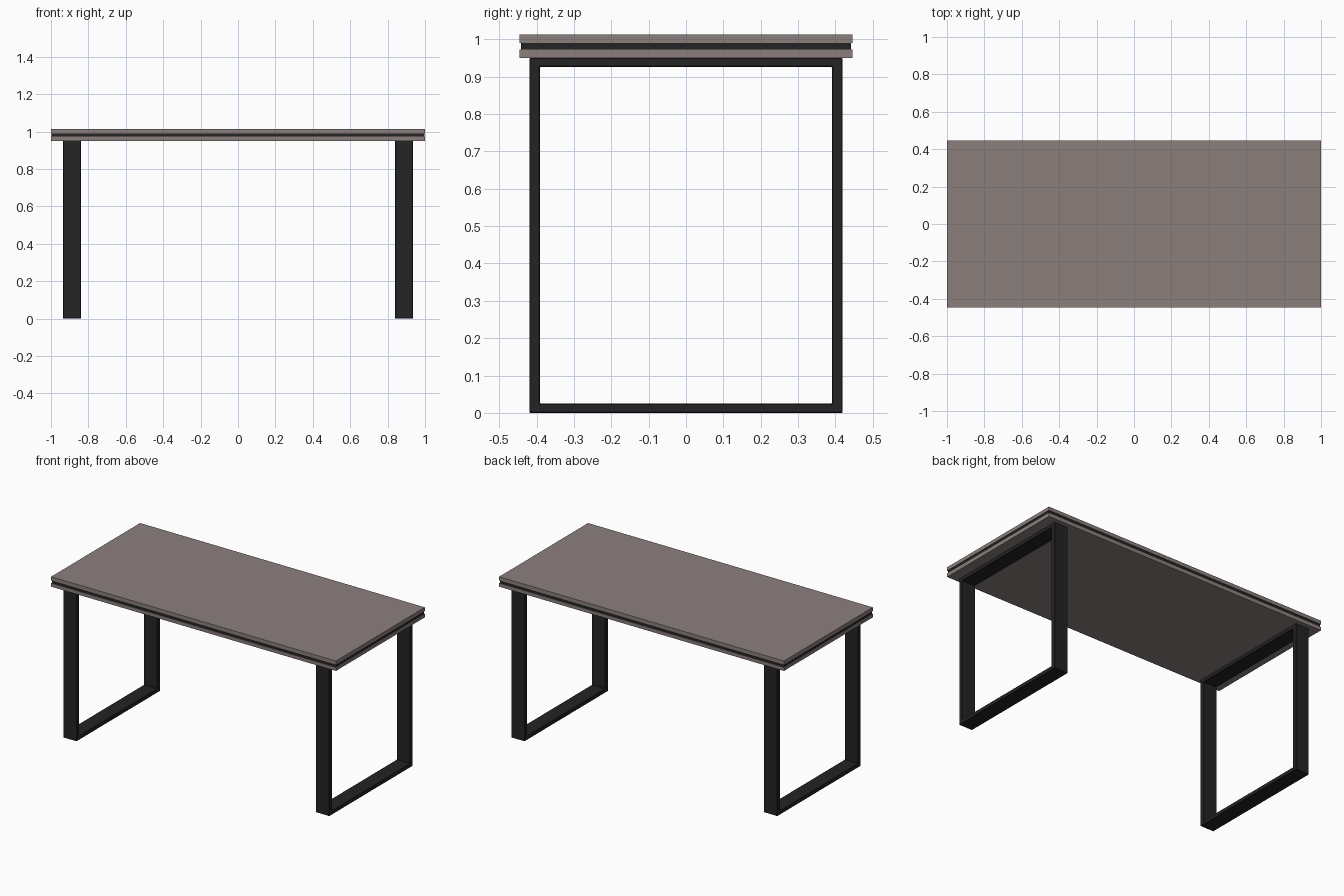
import bpy, bmesh

if "Cube" in bpy.data.objects:
    bpy.data.objects.remove(bpy.data.objects["Cube"])


def material(name, rgb):
    m = bpy.data.materials.new(name)
    m.diffuse_color = (*rgb, 1)
    m.use_nodes = True
    m.node_tree.nodes["Principled BSDF"].inputs["Base Color"].default_value = m.diffuse_color
    return m


wood = material("taupe wood", (0.26, 0.215, 0.208))
metal = material("black metal", (0.017, 0.017, 0.017))


def finish(name, bm, mat, bevel=0.0):
    bmesh.ops.recalc_face_normals(bm, faces=bm.faces)
    me = bpy.data.meshes.new(name)
    bm.to_mesh(me)
    bm.free()
    me.materials.append(mat)
    ob = bpy.data.objects.new(name, me)
    bpy.context.collection.objects.link(ob)
    if bevel:
        mod = ob.modifiers.new("edge chamfer", 'BEVEL')
        mod.width = bevel
        mod.segments = 1
    return ob


def slab(name, hx, hy, z0, z1, mat):
    bm = bmesh.new()
    bmesh.ops.create_cube(bm, size=1)
    for v in bm.verts:
        v.co = (v.co.x * 2 * hx, v.co.y * 2 * hy, z0 + (v.co.z + 0.5) * (z1 - z0))
    return finish(name, bm, mat)


def leg_frame(name, x0, x1):
    # closed rectangular loop: outer and inner outlines joined front to back
    outer = [(-0.419, 0), (0.419, 0), (0.419, 0.95), (-0.419, 0.95)]
    inner = [(-0.391, 0.025), (0.391, 0.025), (0.391, 0.926), (-0.391, 0.926)]
    bm = bmesh.new()
    o0, o1, i0, i1 = [[bm.verts.new((x, y, z)) for y, z in pts]
                      for pts, x in ((outer, x0), (outer, x1), (inner, x0), (inner, x1))]
    for a in range(4):
        b = (a + 1) % 4
        for p, q in ((o0, o1), (o1, i1), (i1, i0), (i0, o0)):
            bm.faces.new((p[a], p[b], q[b], q[a]))
    return finish(name, bm, metal, 0.002)


# table top: two boards with a slightly recessed dark core
slab("lower_board", 1.0, 0.446, 0.95, 0.972, wood)
slab("dark_core", 0.996, 0.442, 0.972, 0.99, metal)
slab("upper_board", 1.0, 0.446, 0.99, 1.013, wood)

# leg loops at both ends
leg_frame("left_leg_frame", -0.935, -0.84)
leg_frame("right_leg_frame", 0.84, 0.935)
